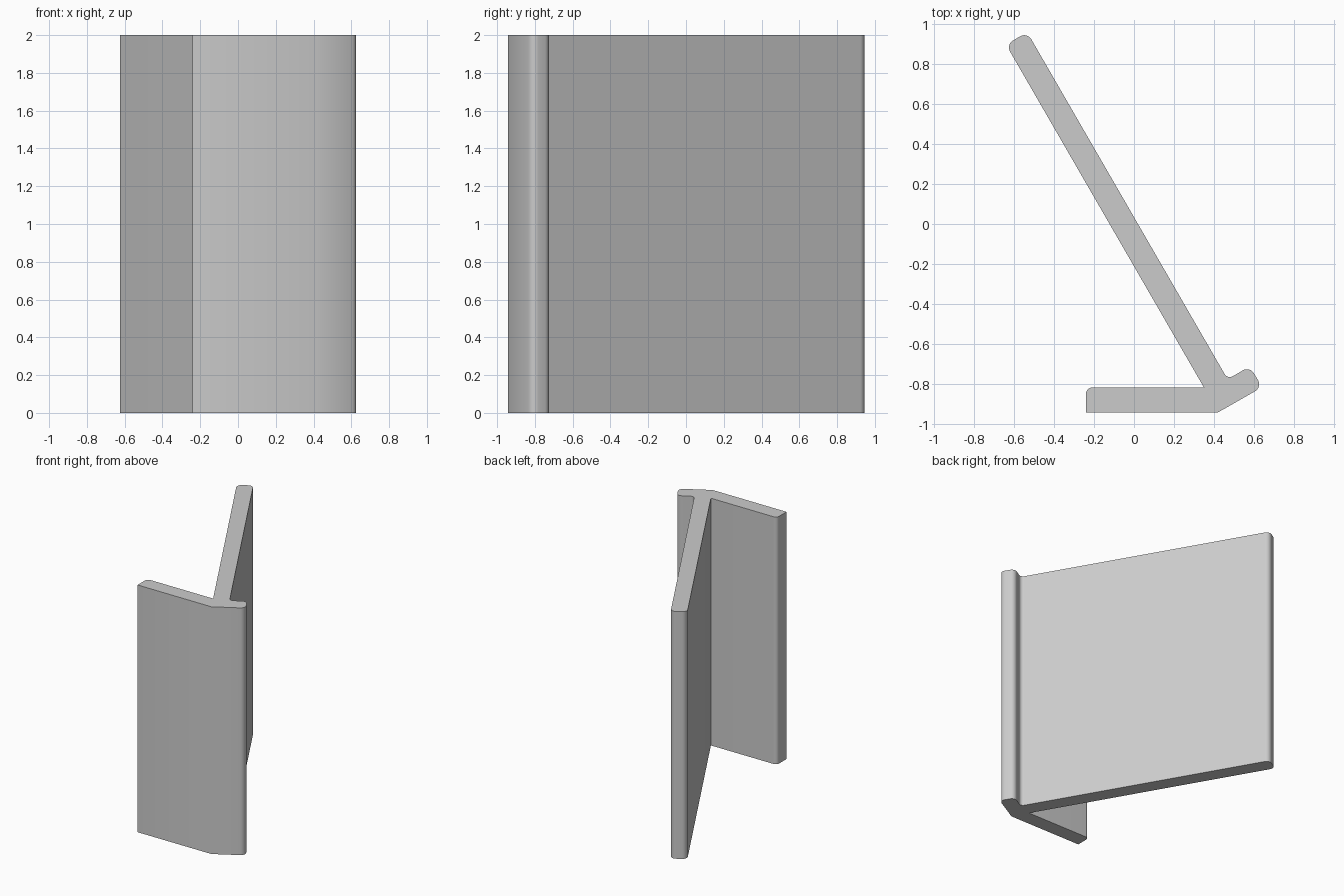
import bpy, bmesh, math
from mathutils import Vector

cube = bpy.data.objects.get("Cube")
if cube:
    bpy.data.objects.remove(cube, do_unlink=True)

HEIGHT = 2.0
ROUND = 0.04
STEPS = 8

# Profile corners: x, y, rounding radius (counter-clockwise from the foot)
corners = [
    (-0.24, -0.942, 0),          # foot, outer end
    (0.42, -0.942, 0),           # bend between foot and hook
    (0.641, -0.816, ROUND),      # hook tip
    (0.579, -0.712, ROUND),
    (0.468, -0.776, 0.03),       # hook meets the long panel
    (-0.534, 0.959, ROUND),      # panel end
    (-0.640, 0.897, ROUND),
    (0.35, -0.818, 0),           # panel meets the foot
    (-0.24, -0.818, 0.03),       # foot, inner end
]


def rounded(points):
    """Replace each corner that has a radius with a tangent arc."""
    outline = []
    for i, (x, y, r) in enumerate(points):
        p = Vector((x, y))
        if r == 0:
            outline.append(p)
            continue
        a = (Vector(points[i - 1][:2]) - p).normalized()
        b = (Vector(points[(i + 1) % len(points)][:2]) - p).normalized()
        half = a.angle(b) / 2
        centre = p + (a + b).normalized() * (r / math.sin(half))
        start = (p + a * (r / math.tan(half)) - centre).normalized()
        end = (p + b * (r / math.tan(half)) - centre).normalized()
        for k in range(STEPS + 1):
            outline.append(centre + start.slerp(end, k / STEPS) * r)
    return outline


# Extrude the profile upwards
bm = bmesh.new()
base = bm.faces.new([bm.verts.new((p.x, p.y, 0)) for p in rounded(corners)])
top = bmesh.ops.extrude_face_region(bm, geom=[base], use_keep_orig=True)
bmesh.ops.translate(bm, vec=(0, 0, HEIGHT),
                    verts=[v for v in top["geom"] if isinstance(v, bmesh.types.BMVert)])
bmesh.ops.recalc_face_normals(bm, faces=bm.faces)
mesh = bpy.data.meshes.new("angled_bracket")
bm.to_mesh(mesh)
bm.free()
bracket = bpy.data.objects.new("angled_bracket", mesh)
bpy.context.collection.objects.link(bracket)

# Plain grey
grey = bpy.data.materials.new("light_grey")
grey.use_nodes = True
colour = (0.6, 0.6, 0.6, 1)
grey.diffuse_color = colour
grey.node_tree.nodes["Principled BSDF"].inputs["Base Color"].default_value = colour
mesh.materials.append(grey)

# Smooth rounded edges and the shallow bend, keep the rest sharp
bpy.ops.object.select_all(action="DESELECT")
bracket.select_set(True)
bpy.context.view_layer.objects.active = bracket
bpy.ops.object.shade_smooth_by_angle(angle=math.radians(35))
